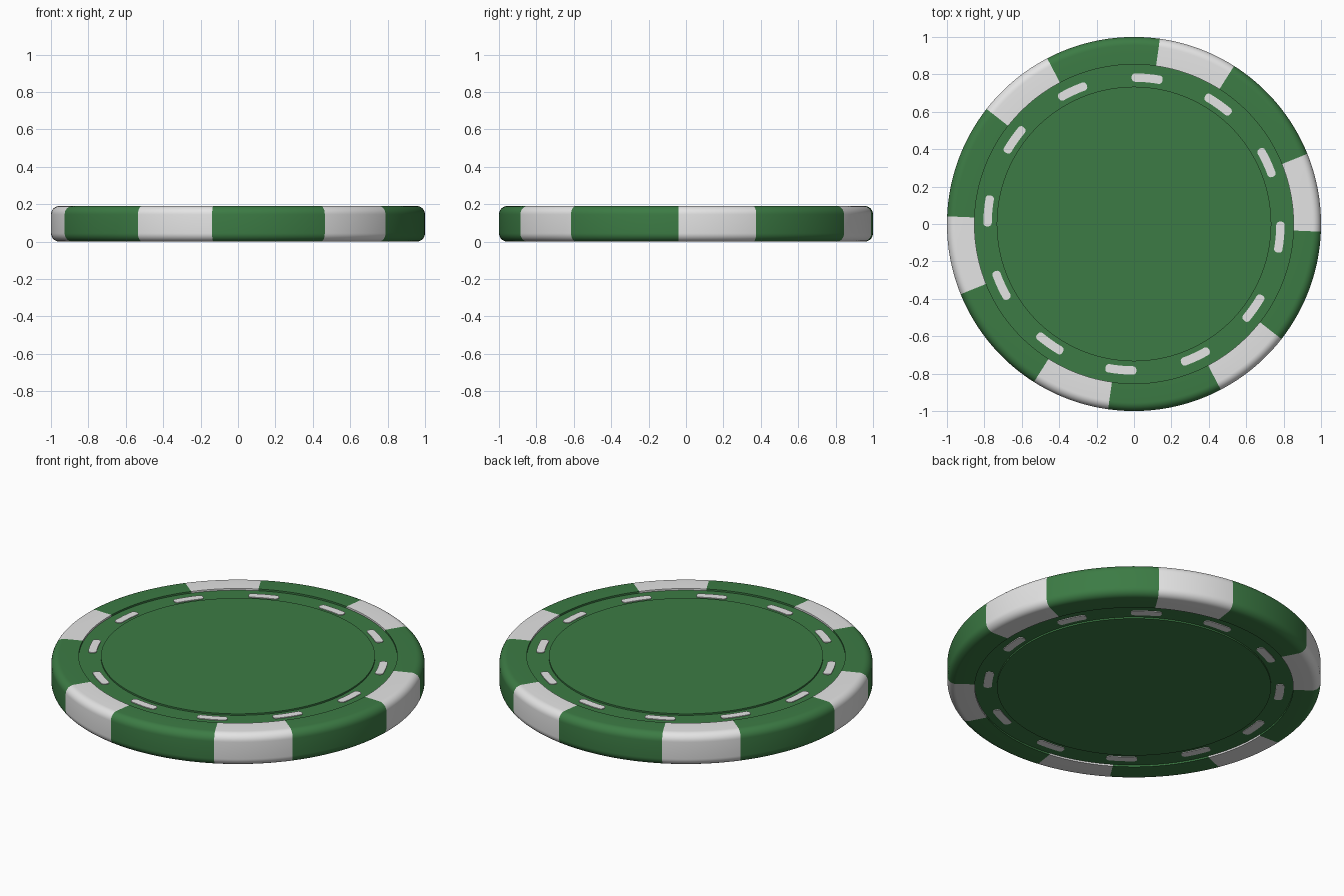
import bpy, bmesh, math

if "Cube" in bpy.data.objects:
    bpy.data.objects.remove(bpy.data.objects["Cube"])

H = 0.19            # chip thickness
R = 1.0             # chip radius
R_RIM = 0.853       # inner edge of the rim
R_FACE = 0.734      # edge of the central face
RECESS = 0.01       # depth of the dashed ring
ROUND = 0.045       # rounding of the rim
START = math.radians(9.85)      # centre of the first pale block
HALF = math.radians(12.2)       # half width of a pale block


def material(name, rgb):
    m = bpy.data.materials.new(name)
    m.diffuse_color = (*rgb, 1)
    m.use_nodes = True
    m.node_tree.nodes["Principled BSDF"].inputs["Base Color"].default_value = m.diffuse_color
    return m


green = material("green", (0.045, 0.198, 0.058))
white = material("off_white", (0.78, 0.78, 0.78))

# Angles around the chip: 12 steps on each pale block, 18 on each green gap
angles, pale = [], []
for k in range(6):
    a0 = START + k * math.pi / 3 - HALF
    gap = math.pi / 3 - 2 * HALF
    for i in range(12):
        angles.append(a0 + 2 * HALF * i / 12)
        pale.append(1)
    for i in range(18):
        angles.append(a0 + 2 * HALF + gap * i / 18)
        pale.append(0)


def finish(name, bm, mats):
    bmesh.ops.recalc_face_normals(bm, faces=bm.faces)
    me = bpy.data.meshes.new(name)
    bm.to_mesh(me)
    bm.free()
    ob = bpy.data.objects.new(name, me)
    bpy.context.collection.objects.link(ob)
    for m in mats:
        me.materials.append(m)
    bpy.ops.object.select_all(action='DESELECT')
    ob.select_set(True)
    bpy.context.view_layer.objects.active = ob
    bpy.ops.object.shade_smooth_by_angle(angle=math.radians(35))
    return ob


def lathe(name, profile, mats, closed=False, blocks=False):
    """Spin a list of (radius, z) around the chip axis."""
    bm = bmesh.new()
    rings = [[bm.verts.new((r * math.cos(a), r * math.sin(a), z)) for r, z in profile]
             for a in angles]
    n, p = len(angles), len(profile)
    for i in range(n):
        a, b = rings[i], rings[(i + 1) % n]
        for j in range(p if closed else p - 1):
            k = (j + 1) % p
            f = bm.faces.new((a[j], b[j], b[k], a[k]))
            f.material_index = pale[i] if blocks else 0
    if not closed:      # cap the two flat faces
        bm.faces.new([r[0] for r in rings])
        bm.faces.new([r[-1] for r in rings])
    return finish(name, bm, mats)


# Rounded outer rim with six pale blocks
rim = [(R_RIM, H - 2 * RECESS), (R_RIM, H)]
for i in range(9):
    t = math.pi / 2 * (1 - i / 8)
    rim.append((R - ROUND + ROUND * math.cos(t), H - ROUND + ROUND * math.sin(t)))
rim += [(r, H - z) for r, z in reversed(rim)]
lathe("rim", rim, [green, white], closed=True, blocks=True)

# Core: central face on both sides with a recessed ring around it
core = [(R_FACE, H - 0.001), (R_FACE, H - RECESS), (R_RIM + 0.004, H - RECESS)]
core += [(r, H - z) for r, z in reversed(core)]
lathe("core", core, [green])


def dash_outline(half_len, half_wid, corner):
    """Rounded rectangle as (along, across) points, with a split long edge."""
    pts = []
    for q, (sx, sy) in enumerate([(1, 1), (-1, 1), (-1, -1), (1, -1)]):
        for i in range(5):
            t = (q + i / 4) * math.pi / 2
            pts.append((sx * (half_len - corner) + corner * math.cos(t),
                        sy * (half_wid - corner) + corner * math.sin(t)))
        if q in (0, 2):
            for f in (0.5, 0, -0.5):
                pts.append((sx * f * (half_len - corner), sy * half_wid))
    return pts


# Twelve curved pale dashes in the recessed ring of each side
def dashes(name, z0, z1):
    bm = bmesh.new()
    mid = 0.783
    for k in range(12):
        c = START + math.radians(15 + 30 * k)
        loops = []
        for z in (z0, z1):
            loops.append([bm.verts.new(((mid + v) * math.cos(c + u / mid),
                                        (mid + v) * math.sin(c + u / mid), z))
                          for u, v in dash_outline(0.083, 0.0225, 0.018)])
        bm.faces.new(loops[0])
        bm.faces.new(loops[1])
        n = len(loops[0])
        for i in range(n):
            j = (i + 1) % n
            bm.faces.new((loops[0][i], loops[0][j], loops[1][j], loops[1][i]))
    finish(name, bm, [white])


dashes("top_dashes", H - RECESS - 0.002, H - RECESS + 0.004)
dashes("bottom_dashes", RECESS - 0.004, RECESS + 0.002)
